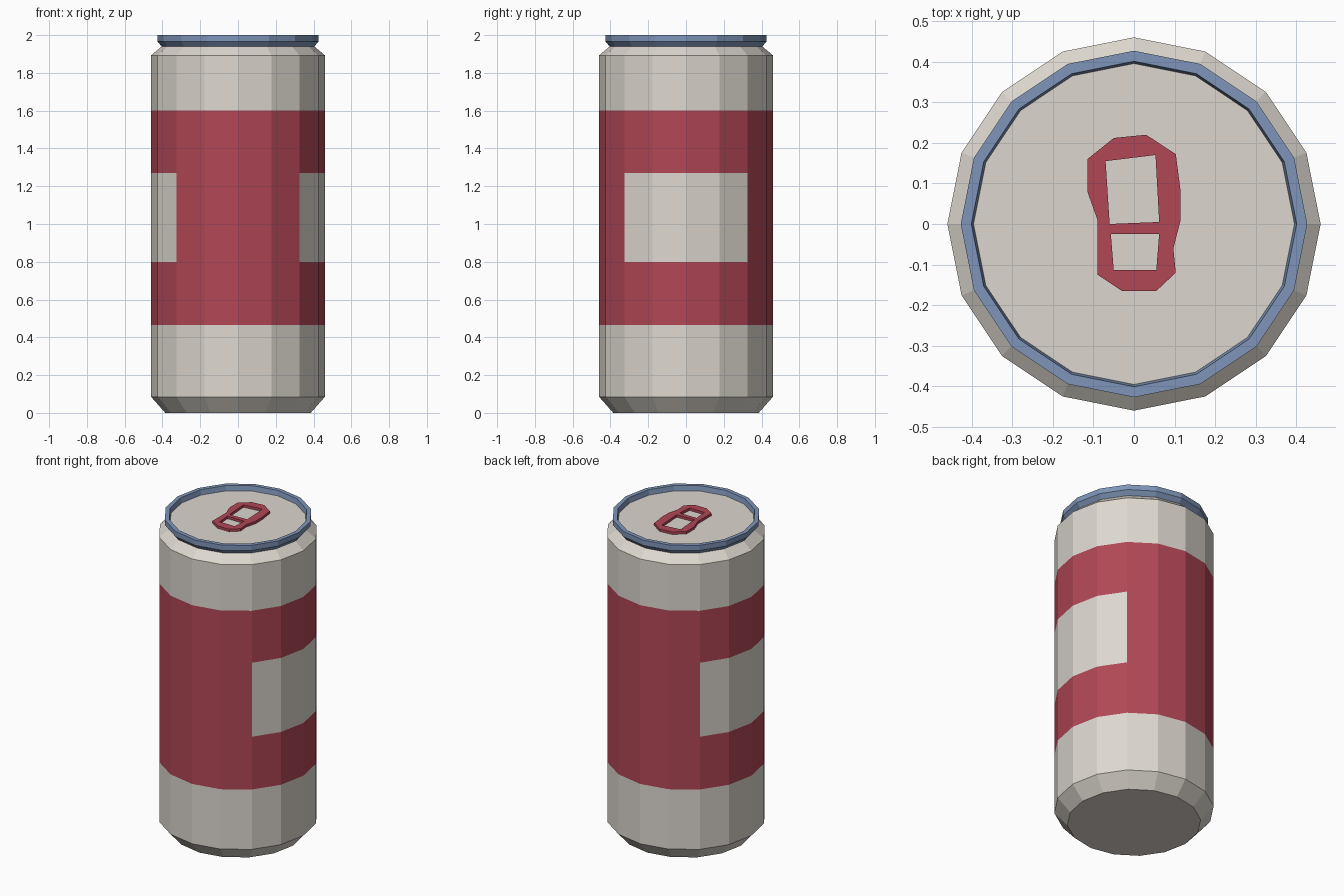
import bpy, bmesh, math

if "Cube" in bpy.data.objects:
    bpy.data.objects.remove(bpy.data.objects["Cube"])

SIDES = 16


def material(name, rgb):
    m = bpy.data.materials.new(name)
    m.diffuse_color = (*rgb, 1)
    m.use_nodes = True
    m.node_tree.nodes["Principled BSDF"].inputs["Base Color"].default_value = m.diffuse_color
    return m


silver = material("warm_silver", (0.72, 0.68, 0.62))
red = material("label_red", (0.44, 0.063, 0.092))
blue = material("rim_blue", (0.21, 0.30, 0.48))


def lathe(name, profile, mats, closed=False, cap=False, rule=None):
    """Turn (radius, z) points around the z axis."""
    bm = bmesh.new()
    rings = [[bm.verts.new((r * math.cos(2 * math.pi * i / SIDES),
                            r * math.sin(2 * math.pi * i / SIDES), z))
              for i in range(SIDES)] for r, z in profile]
    pairs = list(zip(rings, rings[1:]))
    if closed:
        pairs.append((rings[-1], rings[0]))
    for a, b in pairs:
        for i in range(SIDES):
            j = (i + 1) % SIDES
            bm.faces.new((a[i], a[j], b[j], b[i]))
    if cap:
        bm.faces.new(rings[0][::-1])
        bm.faces.new(rings[-1])
    bmesh.ops.recalc_face_normals(bm, faces=bm.faces)
    if rule:
        for f in bm.faces:
            f.material_index = rule(f.calc_center_median())
    mesh = bpy.data.meshes.new(name)
    bm.to_mesh(mesh)
    bm.free()
    for m in mats:
        mesh.materials.append(m)
    ob = bpy.data.objects.new(name, mesh)
    bpy.context.collection.objects.link(ob)
    return ob


# Red label band with a silver window on the left and right
def label_rule(c):
    window = 0.8 < c.z < 1.27 and abs(c.x) > abs(c.y)
    return 1 if 0.465 < c.z < 1.6 and not window else 0


# Can body, closed on top by the recessed lid
lathe("can_body",
      [(0.385, 0), (0.46, 0.085), (0.46, 0.465), (0.46, 0.8), (0.46, 1.27),
       (0.46, 1.6), (0.46, 1.893), (0.402, 1.942), (0.396, 1.968)],
      [silver, red], cap=True, rule=label_rule)

# Rolled rim
lathe("top_rim",
      [(0.404, 1.94), (0.427, 1.967), (0.427, 2.0), (0.401, 2.0), (0.394, 1.96)],
      [blue], closed=True)

# Pull tab: outline with two openings, extruded
outline = [(-0.115, 0.16), (-0.05, 0.212), (0.03, 0.22), (0.103, 0.172),
           (0.115, 0.08), (0.115, 0.01), (0.097, -0.06), (0.103, -0.12),
           (0.055, -0.165), (-0.03, -0.165), (-0.09, -0.125), (-0.09, 0.01),
           (-0.115, 0.08)]
big_hole = [(-0.07, 0.155), (0.053, 0.17), (0.062, 0.005), (-0.06, 0.0)]
small_hole = [(-0.057, -0.025), (0.062, -0.025), (0.055, -0.113), (-0.05, -0.113)]
curve = bpy.data.curves.new("tab_shape", 'CURVE')
curve.dimensions = '2D'
curve.fill_mode = 'BOTH'
curve.extrude = 0.008
for pts in (outline, big_hole, small_hole):
    s = curve.splines.new('POLY')
    s.points.add(len(pts) - 1)
    for p, (x, y) in zip(s.points, pts):
        p.co = (x, y, 0, 1)
    s.use_cyclic_u = True
temp = bpy.data.objects.new("tab_shape", curve)
bpy.context.collection.objects.link(temp)
deps = bpy.context.evaluated_depsgraph_get()
mesh = bpy.data.meshes.new_from_object(temp.evaluated_get(deps))
bpy.data.objects.remove(temp)
mesh.materials.clear()
mesh.materials.append(red)
for p in mesh.polygons:
    p.use_smooth = False
tab = bpy.data.objects.new("pull_tab", mesh)
tab.location.z = 1.976
bpy.context.collection.objects.link(tab)
